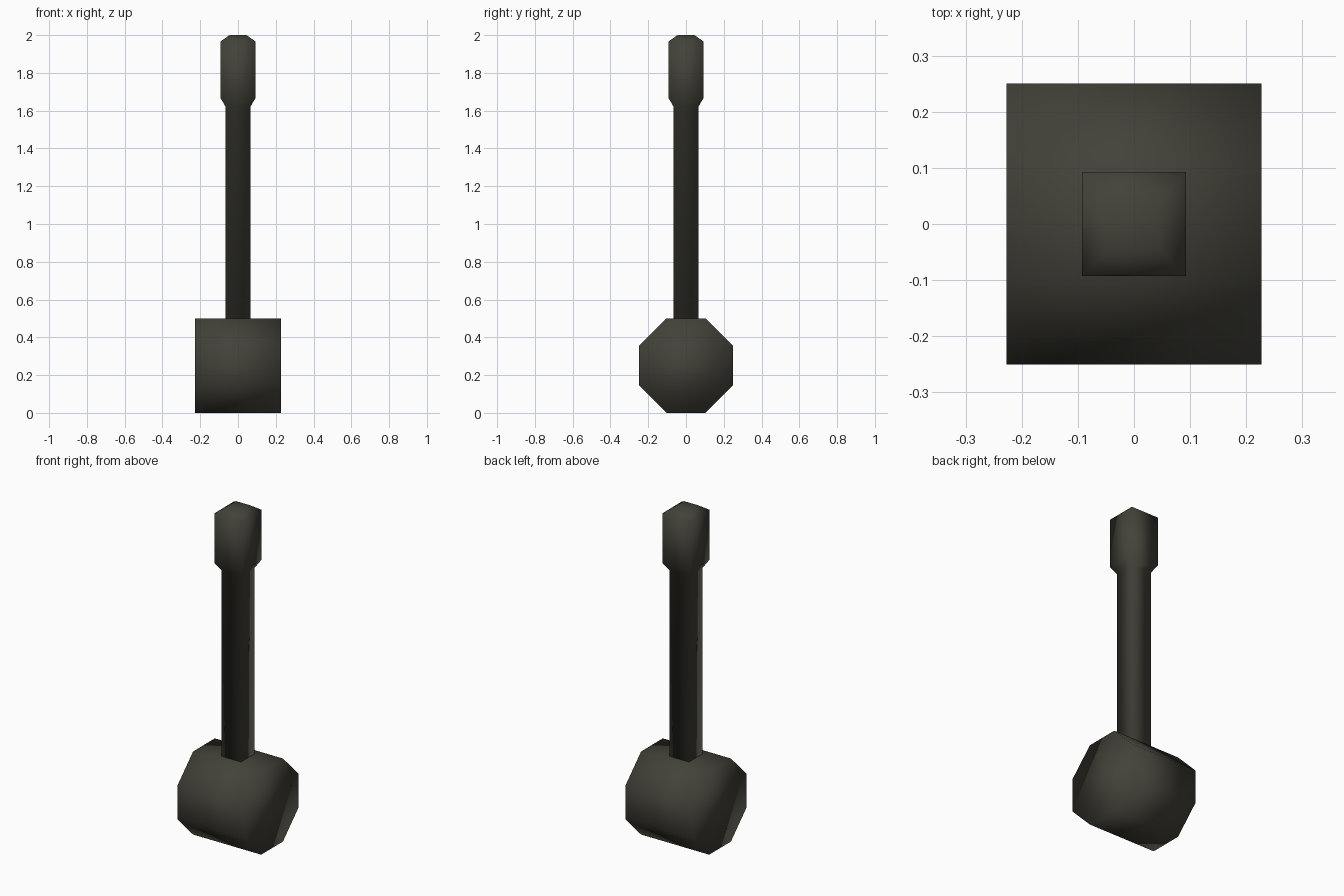
import bpy, bmesh, math

if "Cube" in bpy.data.objects:
    bpy.data.objects.remove(bpy.data.objects["Cube"])

mat = bpy.data.materials.new("dark olive grey")
mat.diffuse_color = (0.056, 0.054, 0.041, 1)
mat.use_nodes = True
mat.node_tree.nodes["Principled BSDF"].inputs["Base Color"].default_value = mat.diffuse_color


def loft(name, rings):
    """Skin a list of equal-length vertex rings, cap both ends, shade smooth."""
    bm = bmesh.new()
    loops = [[bm.verts.new(p) for p in ring] for ring in rings]
    n = len(loops[0])
    for a, b in zip(loops, loops[1:]):
        for i in range(n):
            j = (i + 1) % n
            bm.faces.new((a[i], a[j], b[j], b[i]))
    bm.faces.new(loops[0])
    bm.faces.new(loops[-1])
    bmesh.ops.recalc_face_normals(bm, faces=bm.faces[:])
    for f in bm.faces:
        f.smooth = True
    mesh = bpy.data.meshes.new(name)
    bm.to_mesh(mesh)
    bm.free()
    mesh.materials.append(mat)
    obj = bpy.data.objects.new(name, mesh)
    bpy.context.collection.objects.link(obj)
    return obj


# Octagonal head lying along x, flat side down
R = 0.25 / math.cos(math.pi / 8)
angles = [math.pi / 8 + i * math.pi / 4 for i in range(8)]
loft("head", [[(x, R * math.cos(a), 0.25 + R * math.sin(a)) for a in angles]
              for x in (-0.227, 0.227)])

# Square shaft flaring into a chamfered grip: (height, half width)
profile = [(0.49, 0.065), (1.62, 0.065), (1.667, 0.093), (1.966, 0.093), (2.0, 0.045)]
loft("handle", [[(sx * h, sy * h, z) for sx, sy in ((-1, -1), (1, -1), (1, 1), (-1, 1))]
                for z, h in profile])
